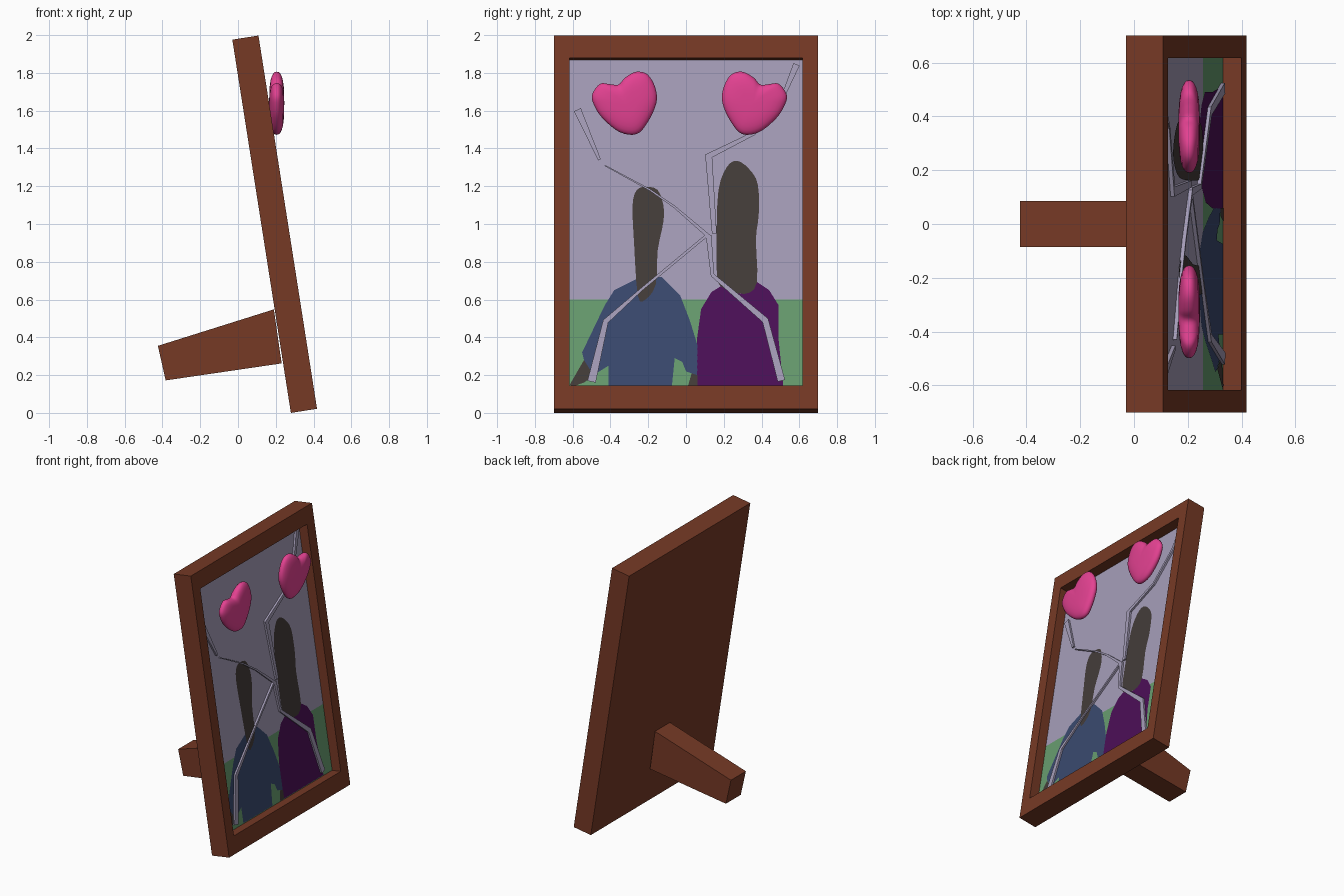
import bpy, bmesh, math
from mathutils import Vector

if "Cube" in bpy.data.objects:
    bpy.data.objects.remove(bpy.data.objects["Cube"])

# ---- materials
def mat(name, r, g, b):
    m = bpy.data.materials.new(name)
    m.diffuse_color = (r, g, b, 1)
    m.use_nodes = True
    m.node_tree.nodes["Principled BSDF"].inputs["Base Color"].default_value = m.diffuse_color
    return m

WOOD = mat("brown wood", 0.180, 0.041, 0.0185)
SKY = mat("lavender grey", 0.376, 0.337, 0.479)
GRASS = mat("green", 0.136, 0.332, 0.159)
BLUE = mat("navy blue", 0.042, 0.067, 0.159)
PURPLE = mat("dark purple", 0.072, 0.0048, 0.095)
DARK = mat("dark grey", 0.056, 0.045, 0.041)
PINK = mat("pink", 0.775, 0.054, 0.287)

# ---- leaning frame space: a = depth, y = sideways, v = up the frame
UP = Vector((-0.155, 0, 0.988))
OUT = Vector((0.988, 0, 0.155))
BASE = Vector((0.28, 0, 0))
PIC = 0.07  # depth of the picture surface

def lean(a, y, v):
    return BASE + OUT * a + UP * v + Vector((0, y, 0))

def on_pic(y, z, a=PIC):
    """point on the picture plane from side-view y and z"""
    return lean(a, y, (z - a * OUT.z) / UP.z)

def finish(name, bm, material, recalc=True):
    if recalc:
        bmesh.ops.recalc_face_normals(bm, faces=bm.faces)
    me = bpy.data.meshes.new(name)
    bm.to_mesh(me)
    bm.free()
    me.materials.append(material)
    ob = bpy.data.objects.new(name, me)
    bpy.context.collection.objects.link(ob)
    return ob

def bridge(bm, r1, r2):
    n = len(r1)
    for i in range(n):
        bm.faces.new((r1[i], r1[(i + 1) % n], r2[(i + 1) % n], r2[i]))

def plate(name, pts, material, a):
    """flat face on the picture, turned to the viewer"""
    bm = bmesh.new()
    f = bm.faces.new([bm.verts.new(on_pic(y, z, a)) for y, z in pts])
    f.normal_update()
    if f.normal.x < 0:
        f.normal_flip()
    return finish(name, bm, material, False)

def smooth_loop(pts, steps):
    """closed Catmull-Rom curve through the points"""
    out, n = [], len(pts)
    P = [Vector(p) for p in pts]
    for i in range(n):
        p0, p1, p2, p3 = (P[(i + k) % n] for k in (-1, 0, 1, 2))
        for s in range(steps):
            t = s / steps
            out.append(0.5 * (2 * p1 + (p2 - p0) * t + (2 * p0 - 5 * p1 + 4 * p2 - p3) * t * t
                              + (3 * p1 - p0 - 3 * p2 + p3) * t ** 3))
    return out

# ---- frame: back panel, outer sides, front border, recess
def rect(bm, a, y0, y1, v0, v1):
    return [bm.verts.new(lean(a, y, v)) for y, v in ((y0, v0), (y1, v0), (y1, v1), (y0, v1))]

bm = bmesh.new()
outer = (-0.70, 0.70, 0.0, 2.0)
inner = (-0.617, 0.617, 0.124, 1.88)
rings = [rect(bm, 0, *outer), rect(bm, 0.14, *outer), rect(bm, 0.14, *inner), rect(bm, PIC - 0.002, *inner)]
for r1, r2 in zip(rings, rings[1:]):
    bridge(bm, r1, r2)
bm.faces.new(rings[0])
bm.faces.new(rings[3])
finish("frame", bm, WOOD)

# ---- stand: tapered block behind the frame
bm = bmesh.new()
side = ((-0.424, 0.355), (0.190, 0.548), (0.231, 0.262), (-0.383, 0.172))
ends = [[bm.verts.new((x, y, z)) for x, z in side] for y in (-0.086, 0.086)]
bridge(bm, *ends)
for e in ends:
    bm.faces.new(e)
finish("stand", bm, WOOD)

# ---- picture background
W = 0.617
plate("picture_sky", [(-W, 0.60), (W, 0.60), (W, 1.868), (-W, 1.868)], SKY, PIC)
plate("picture_grass", [(-W, 0.134), (W, 0.134), (W, 0.60), (-W, 0.60)], GRASS, PIC)

# ---- picture figures
plate("left_body", [(-0.26, 0.71), (-0.13, 0.72), (-0.03, 0.62), (0.02, 0.49), (0.06, 0.36), (0.06, 0.20),
                    (0.0, 0.22), (-0.02, 0.27), (-0.06, 0.29), (-0.075, 0.14), (-0.41, 0.14),
                    (-0.41, 0.25), (-0.49, 0.20), (-0.54, 0.28), (-0.55, 0.32), (-0.43, 0.57),
                    (-0.38, 0.65)], BLUE, PIC + 0.002)
plate("left_hand", [(-0.54, 0.28), (-0.615, 0.15), (-0.60, 0.14), (-0.54, 0.16), (-0.49, 0.20)],
      DARK, PIC + 0.003)
plate("right_hand", [(0.03, 0.21), (0.06, 0.20), (0.06, 0.14), (0.01, 0.14)], DARK, PIC + 0.003)
plate("right_body", [(0.058, 0.14), (0.058, 0.39), (0.08, 0.55), (0.135, 0.64), (0.20, 0.68), (0.29, 0.63),
                     (0.365, 0.70), (0.44, 0.65), (0.49, 0.57), (0.49, 0.39), (0.515, 0.14)],
      PURPLE, PIC + 0.002)
plate("left_head", smooth_loop([(-0.26, 1.18), (-0.21, 1.197), (-0.15, 1.18), (-0.12, 1.10), (-0.12, 1.01),
                                (-0.15, 0.86), (-0.16, 0.68), (-0.215, 0.60), (-0.255, 0.62),
                                (-0.275, 0.90), (-0.283, 1.10)], 3), DARK, PIC + 0.004)
plate("right_head", smooth_loop([(0.27, 1.335), (0.335, 1.29), (0.38, 1.21), (0.385, 1.05), (0.37, 0.92),
                                 (0.375, 0.69), (0.31, 0.63), (0.20, 0.66), (0.165, 0.72), (0.162, 0.94),
                                 (0.172, 1.18), (0.215, 1.30)], 3), DARK, PIC + 0.004)

# ---- cracks: thin raised slivers in the glass, points are (y, z, width)
def crack(name, path):
    bm = bmesh.new()
    prev = None
    for i, (y, z, w) in enumerate(path):
        a, b = path[max(i - 1, 0)], path[min(i + 1, len(path) - 1)]
        d = Vector((b[0] - a[0], b[1] - a[1])).normalized() * (w / 2)
        ly, lz, ry, rz = y - d.y, z + d.x, y + d.y, z - d.x
        ring = [bm.verts.new(on_pic(*p)) for p in ((ly, lz, PIC), (ly, lz, PIC + 0.014),
                                                   (ry, rz, PIC + 0.014), (ry, rz, PIC))]
        if prev:
            bridge(bm, prev, ring)
        else:
            bm.faces.new(ring)
        prev = ring
    bm.faces.new(prev)
    finish(name, bm, SKY)

crack("crack_upper_left", [(-0.43, 1.31, 0.006), (-0.19, 1.18, 0.01), (-0.06, 1.09, 0.012), (0.12, 0.935, 0.02)])
crack("crack_far_left", [(-0.575, 1.605, 0.04), (-0.458, 1.34, 0.015)])
crack("crack_lower_left", [(0.11, 0.94, 0.015), (-0.24, 0.65, 0.015), (-0.425, 0.485, 0.03), (-0.50, 0.165, 0.045)])
crack("crack_lower_right", [(0.12, 0.94, 0.03), (0.14, 0.73, 0.02), (0.42, 0.49, 0.035), (0.505, 0.17, 0.04)])
crack("crack_upper_right", [(0.15, 0.95, 0.025), (0.12, 1.36, 0.04), (0.36, 1.48, 0.02), (0.52, 1.69, 0.02),
                            (0.585, 1.845, 0.035)])

# ---- hearts: puffy smooth shapes, mirrored left and right
HEART = [(-0.515, 1.685), (-0.473, 1.742), (-0.42, 1.74), (-0.375, 1.738), (-0.34, 1.775), (-0.28, 1.806),
         (-0.22, 1.79), (-0.180, 1.72), (-0.175, 1.64), (-0.22, 1.54), (-0.28, 1.476), (-0.37, 1.487),
         (-0.46, 1.56), (-0.505, 1.63)]

def heart(name, sign):
    outline = smooth_loop(HEART, 4)
    cy, cz = -0.335, 1.64
    bm = bmesh.new()
    rings = []
    for k in range(-6, 7):
        t = k / 7 * math.pi / 2
        s = math.cos(t) ** 0.65
        x = 0.205 + 0.04 * math.copysign(abs(math.sin(t)) ** 0.9, t)
        rings.append([bm.verts.new((x, 0.018 + sign * (cy + (p.x - cy) * s), cz + (p.y - cz) * s))
                      for p in outline])
    for r1, r2 in zip(rings, rings[1:]):
        bridge(bm, r1, r2)
    for ring, x in ((rings[0], 0.165), (rings[-1], 0.245)):
        tip = bm.verts.new((x, 0.018 + sign * cy, cz))
        for i in range(len(ring)):
            bm.faces.new((ring[i], ring[(i + 1) % len(ring)], tip))
    for f in bm.faces:
        f.smooth = True
    finish(name, bm, PINK)

heart("left_heart", 1)
heart("right_heart", -1)
